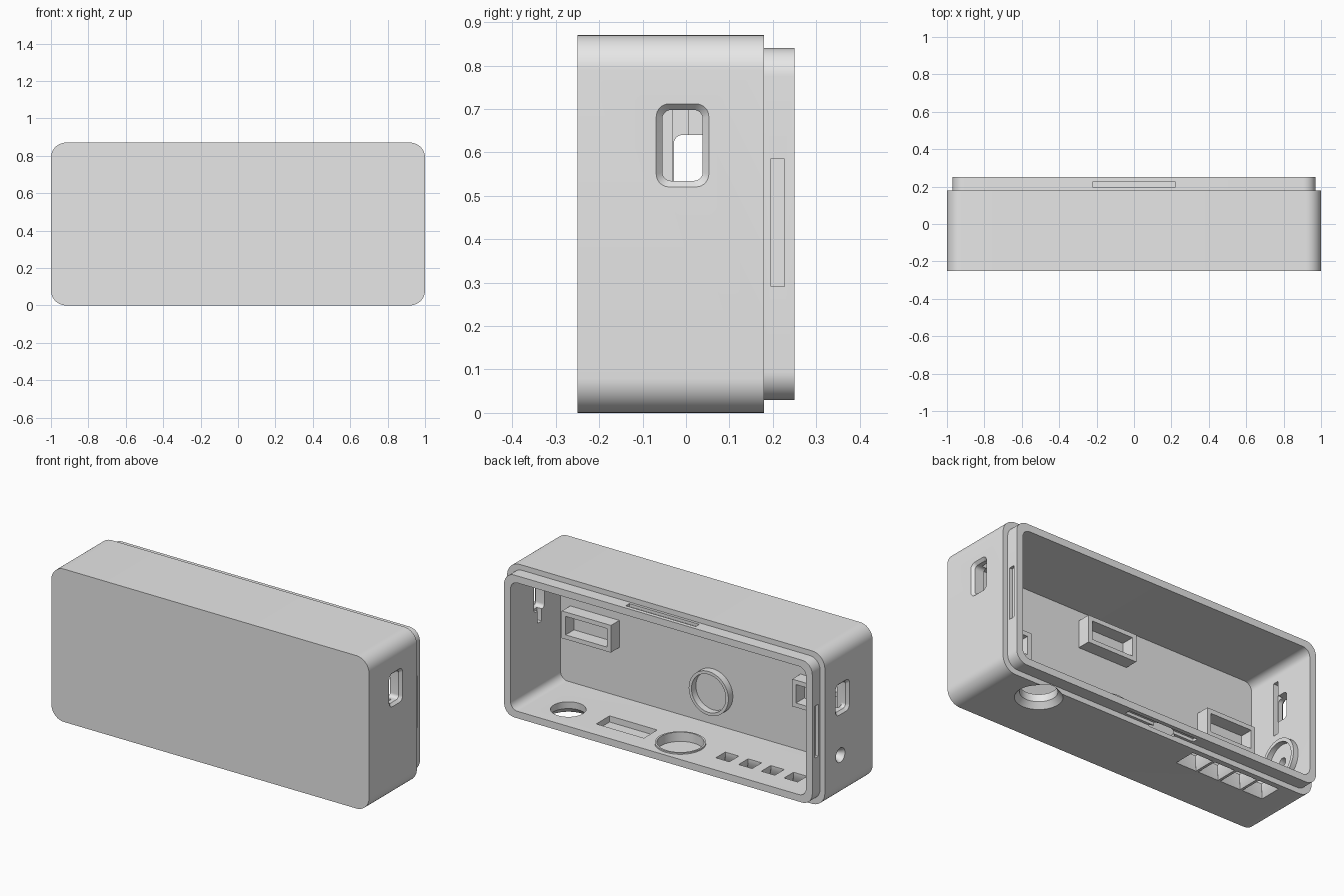
import bpy, bmesh, math
from mathutils import Vector

cube = bpy.data.objects.get("Cube")
if cube:
    bpy.data.objects.remove(cube, do_unlink=True)

# Single plain plastic colour
grey = bpy.data.materials.new("light_grey_plastic")
grey.use_nodes = True
GREY = (0.8, 0.8, 0.8, 1)
grey.diffuse_color = GREY
grey.node_tree.nodes["Principled BSDF"].inputs["Base Color"].default_value = GREY


def rect(u, v, w, h, r=0.002, seg=8):
    """Rounded rectangle outline centred on (u, v)."""
    pts = []
    for i, (su, sv) in enumerate(((1, 1), (-1, 1), (-1, -1), (1, -1))):
        for k in range(seg + 1):
            a = math.pi / 2 * (i + k / seg)
            pts.append((u + su * (w / 2 - r) + r * math.cos(a),
                        v + sv * (h / 2 - r) + r * math.sin(a)))
    return pts


def circle(u, v, r, n=48):
    return [(u + r * math.cos(2 * math.pi * i / n),
             v + r * math.sin(2 * math.pi * i / n)) for i in range(n)]


def loft(name, axis, sections, ring=False):
    """Skin (position, outline) sections along an axis; ring joins last to first."""
    def place(a, u, v):
        return Vector({"x": (a, u, v), "y": (u, a, v), "z": (u, v, a)}[axis])
    bm = bmesh.new()
    loops = [[bm.verts.new(place(a, *p)) for p in outline] for a, outline in sections]
    pairs = list(zip(loops, loops[1:]))
    if ring:
        pairs.append((loops[-1], loops[0]))
    else:
        bm.faces.new(loops[0])
        bm.faces.new(loops[-1])
    for lo, hi in pairs:
        for i in range(len(lo)):
            j = (i + 1) % len(lo)
            bm.faces.new((lo[i], lo[j], hi[j], hi[i]))
    bmesh.ops.recalc_face_normals(bm, faces=bm.faces[:])
    mesh = bpy.data.meshes.new(name)
    bm.to_mesh(mesh)
    bm.free()
    mesh.materials.append(grey)
    obj = bpy.data.objects.new(name, mesh)
    bpy.context.collection.objects.link(obj)
    return obj


def activate(obj):
    bpy.ops.object.select_all(action="DESELECT")
    obj.select_set(True)
    bpy.context.view_layer.objects.active = obj


def carve(target, axis, sections):
    """Subtract a lofted shape from the target."""
    cutter = loft("cutter", axis, sections)
    cutter.hide_render = True
    mod = target.modifiers.new("carve", "BOOLEAN")
    mod.operation = "DIFFERENCE"
    mod.solver = "EXACT"
    mod.object = cutter
    activate(target)
    bpy.ops.object.modifier_apply(modifier=mod.name)
    bpy.data.objects.remove(cutter, do_unlink=True)


def smooth(obj):
    activate(obj)
    bpy.ops.object.shade_smooth_by_angle(angle=math.radians(30))


MID = 0.435  # middle height of the case

# Case body with a stepped lip at the open back
outer = rect(0, MID, 2, 0.87, 0.08, 12)
lip = rect(0, MID, 1.94, 0.81, 0.065, 12)
case = loft("case", "y", [(-0.25, outer), (0.18, outer), (0.18, lip), (0.25, lip)])

# Hollow inside
hollow = rect(0, MID, 1.86, 0.73, 0.045, 12)
carve(case, "y", [(-0.2, hollow), (0.3, hollow)])

# Side windows with a soft flare outside, and board grooves inside
for side, y, z, w, h, groove_z in ((1, -0.008, 0.616, 0.093, 0.163, 0.615),
                                   (-1, 0.021, 0.565, 0.098, 0.15, 0.575)):
    hole = rect(y, z, w, h, 0.02)
    flare = rect(y, z, w + 0.03, h + 0.03, 0.03)
    carve(case, "x", [(side * 0.9, hole), (side * 0.985, hole), (side * 1.001, flare)])
    groove = rect(-0.0125, groove_z, 0.035, 0.3)
    carve(case, "x", [(side * 0.9, groove), (side * 0.96, groove)])

# Snap notches around the lip
for side in (1, -1):
    notch = rect(0.211, MID + 0.003, 0.032, 0.295)
    carve(case, "x", [(side * 0.953, notch), (side * 0.99, notch)])
    notch = rect(0, 0.211, 0.44, 0.032)
    carve(case, "z", [(MID + side * 0.388, notch), (MID + side * 0.42, notch)])

# Knob hole, widening towards the underside
KNOB = (0.685, 0.08)
carve(case, "z", [(-0.002, circle(*KNOB, 0.123)), (0.03, circle(*KNOB, 0.095)),
                  (0.1, circle(*KNOB, 0.09))])

# Four flared button holes
for i in range(4):
    x = -0.32 - 0.143 * i
    carve(case, "z", [(-0.002, rect(x, 0.085, 0.13, 0.13)), (0.045, rect(x, 0.085, 0.085, 0.085)),
                      (0.1, rect(x, 0.085, 0.085, 0.085))])

# Pockets in the floor
pocket = rect(0.315, 0.083, 0.3, 0.12)
carve(case, "z", [(0.035, pocket), (0.1, pocket)])
disc = circle(-0.028, 0.09, 0.122)
carve(case, "z", [(0.025, disc), (0.1, disc)])

# Countersunk side hole
SIDE = (0.04, 0.245)
carve(case, "x", [(-1.002, circle(*SIDE, 0.042)), (-0.97, circle(*SIDE, 0.024)),
                  (-0.9, circle(*SIDE, 0.024))])
smooth(case)


def collar(name, axis, a, b, outside, inside):
    smooth(loft(name, axis, [(a, outside), (b, outside), (b, inside), (a, inside)], ring=True))


# Raised collars and frames inside the case
collar("side_collar", "x", -0.935, -0.9, circle(*SIDE, 0.12), circle(*SIDE, 0.1))
collar("panel_collar", "y", -0.205, -0.16, circle(-0.03, 0.26, 0.125), circle(-0.03, 0.26, 0.108))
collar("floor_collar", "z", 0.065, 0.078, circle(-0.028, 0.09, 0.132), circle(-0.028, 0.09, 0.122))
for name, x, z in (("left_frame", 0.715, 0.425), ("right_frame", -0.735, 0.425),
                   ("top_frame", 0.035, 0.67)):
    collar(name, "y", -0.205, -0.125, rect(x, z, 0.31, 0.155), rect(x, z, 0.26, 0.105))
